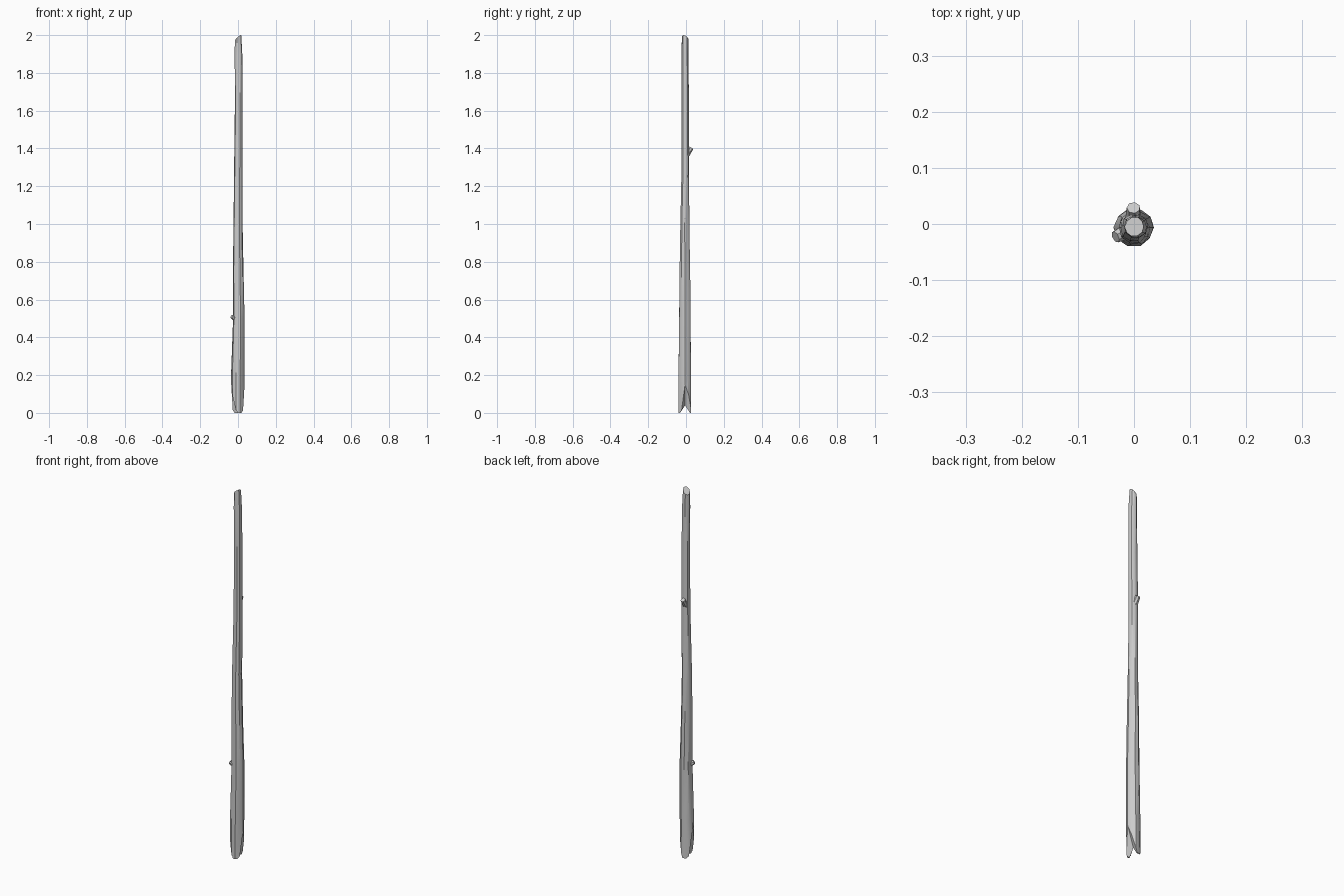
import bpy, bmesh, math, random
from mathutils import Vector

if "Cube" in bpy.data.objects:
    bpy.data.objects.remove(bpy.data.objects["Cube"])

random.seed(4)
SIDES = 10


def make_object(name, verts, faces):
    mesh = bpy.data.meshes.new(name)
    mesh.from_pydata(verts, [], faces)
    bm = bmesh.new()
    bm.from_mesh(mesh)
    bmesh.ops.recalc_face_normals(bm, faces=bm.faces)
    bm.to_mesh(mesh)
    bm.free()
    obj = bpy.data.objects.new(name, mesh)
    bpy.context.collection.objects.link(obj)
    return obj


def loft(name, rings):
    n = len(rings[0])
    verts = [v for ring in rings for v in ring]
    faces = [(r * n + i, r * n + (i + 1) % n, (r + 1) * n + (i + 1) % n, (r + 1) * n + i)
             for r in range(len(rings) - 1) for i in range(n)]
    faces += [tuple(range(n)), tuple(range(len(verts) - n, len(verts)))]
    return make_object(name, verts, faces)


def smooth(obj):
    bpy.ops.object.select_all(action='DESELECT')
    obj.select_set(True)
    bpy.context.view_layer.objects.active = obj
    bpy.ops.object.shade_smooth_by_angle(angle=math.radians(35))


# Tapered, slightly wandering shaft: (z, centre x, centre y, radius x, radius y)
profile = [(0.0, -0.001, -0.005, 0.034, 0.034), (0.2, 0.000, -0.006, 0.035, 0.034),
           (0.5, 0.004, -0.006, 0.031, 0.031), (0.75, 0.001, -0.006, 0.028, 0.028),
           (1.0, 0.000, -0.007, 0.024, 0.025), (1.3, 0.002, -0.003, 0.023, 0.021),
           (1.65, 0.004, -0.004, 0.021, 0.020), (1.9, 0.003, -0.005, 0.020, 0.019),
           (1.98, 0.001, -0.005, 0.017, 0.017)]
rings = []
for k, (z, cx, cy, rx, ry) in enumerate(profile):
    ring = []
    for i in range(SIDES):
        a = 2 * math.pi * i / SIDES
        j = random.uniform(0.96, 1.06)
        x, y = cx + rx * j * math.cos(a), cy + ry * j * math.sin(a)
        # slanted cut across the top
        zz = min(2.0, z + 0.85 * (x - cx) - 0.45 * (y - cy) + 0.003) if k == len(profile) - 1 else z
        ring.append((x, y, zz))
    rings.append(ring)
top = max(v[2] for v in rings[-1])
rings[-1] = [(x, y, z + 2.0 - top) for x, y, z in rings[-1]]
shaft = loft("stick_shaft", rings)

# Forked foot: saddle-shaped notch opening to both sides
notch = loft("notch_cutter", [[(x, -0.005 - w, -0.02), (x, -0.005 + w, -0.02), (x, -0.005, apex)]
                              for x, w, apex in [(-0.06, 0.042, 0.23), (0, 0.039, 0.04),
                                                 (0.06, 0.042, 0.23)]])
notch.hide_render = True
cut = shaft.modifiers.new("notch", 'BOOLEAN')
cut.object = notch
cut.operation = 'DIFFERENCE'
cut.solver = 'EXACT'
bpy.context.view_layer.objects.active = shaft
shaft.select_set(True)
bpy.ops.object.modifier_apply(modifier="notch")
bpy.data.objects.remove(notch)
smooth(shaft)


# Snapped-off twig stubs
def stub(name, root, tip, r0, r1, sides=7):
    root, tip = Vector(root), Vector(tip)
    q = (tip - root).to_track_quat('Z', 'Y')
    rings = []
    for c, r in ((root, r0), (tip, r1)):
        rings.append([c + q @ Vector((r * math.cos(2 * math.pi * i / sides),
                                      r * math.sin(2 * math.pi * i / sides), 0))
                      for i in range(sides)])
    smooth(loft(name, rings))


stub("lower_twig_stub", (-0.008, -0.010, 0.495), (-0.033, -0.023, 0.511), 0.015, 0.011)
stub("upper_twig_stub", (-0.001, 0.004, 1.365), (-0.001, 0.029, 1.403), 0.015, 0.012)
